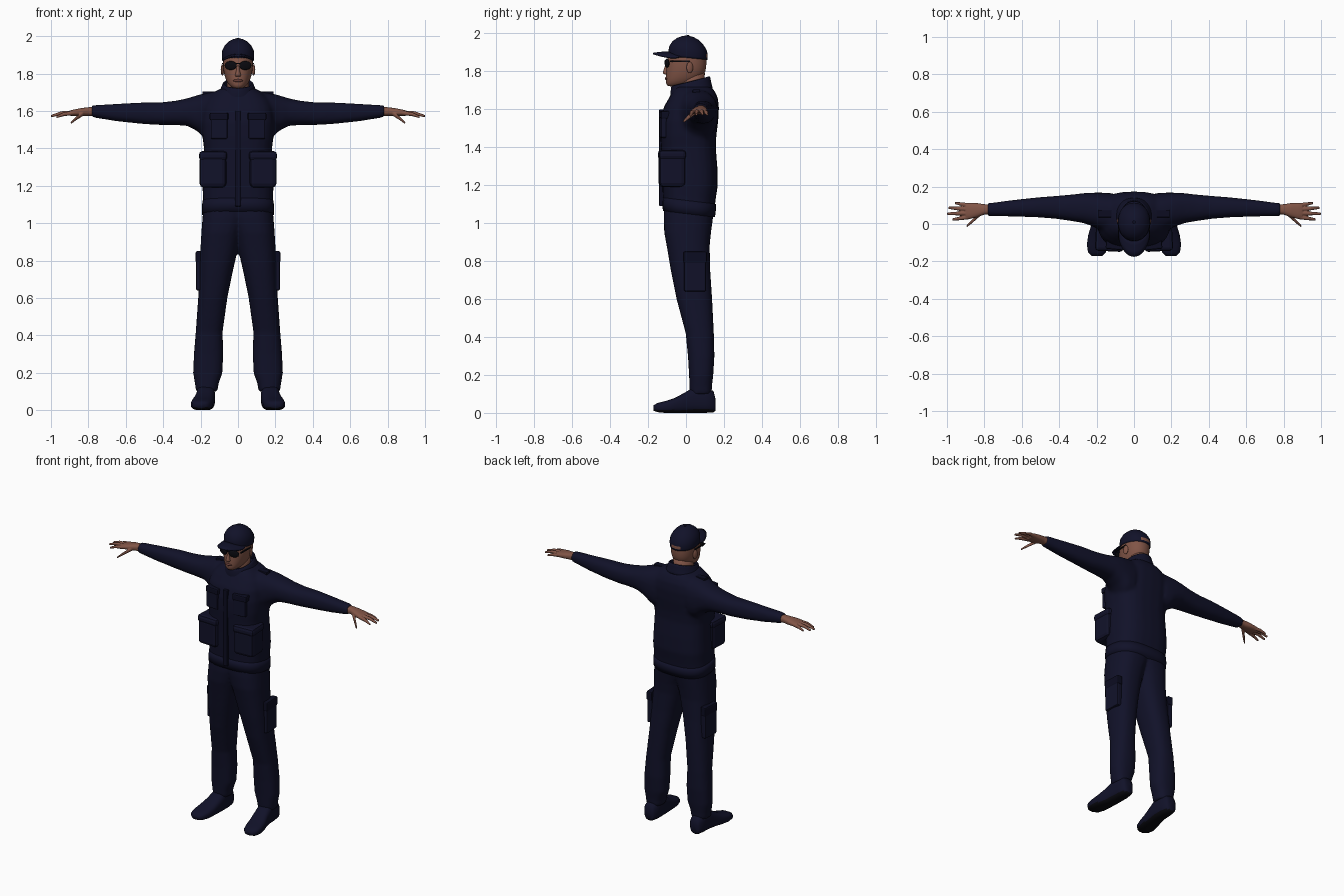
import bpy, bmesh, math
from mathutils import Vector, Matrix

if "Cube" in bpy.data.objects:
    bpy.data.objects.remove(bpy.data.objects["Cube"])


def material(name, rgb):
    m = bpy.data.materials.new(name)
    m.diffuse_color = (*rgb, 1)
    m.use_nodes = True
    m.node_tree.nodes["Principled BSDF"].inputs["Base Color"].default_value = m.diffuse_color
    return m


NAVY = material("navy cloth", (0.0055, 0.0058, 0.022))
SEAM = material("dark navy trim", (0.0035, 0.0038, 0.015))
SKIN = material("skin", (0.22, 0.09, 0.062))
LIPS = material("lips", (0.13, 0.045, 0.036))
BLACK = material("black", (0.003, 0.003, 0.005))


def finish(bm, name, mats, smooth=True):
    bmesh.ops.recalc_face_normals(bm, faces=bm.faces)
    me = bpy.data.meshes.new(name)
    bm.to_mesh(me)
    bm.free()
    for m in mats:
        me.materials.append(m)
    for p in me.polygons:
        p.use_smooth = smooth
    ob = bpy.data.objects.new(name, me)
    bpy.context.collection.objects.link(ob)
    return ob


def loft(bm, axis, rings, s=1, power=2.4, n=24, tilt=0, caps=True):
    """rings: (position along axis, a0, a1, b0, b1), a and b being the other axes in order"""
    prev = None
    for i, (t, a0, a1, b0, b1) in enumerate(rings):
        loop = []
        for k in range(n):
            ang = 2 * math.pi * k / n
            c, d = math.cos(ang), math.sin(ang)
            a = (a0 + a1) / 2 + (a1 - a0) / 2 * math.copysign(abs(c) ** (2 / power), c)
            b = (b0 + b1) / 2 + (b1 - b0) / 2 * math.copysign(abs(d) ** (2 / power), d)
            p = {"x": (t, a, b), "y": (a, t, b), "z": (a, b, t + tilt * b)}[axis]
            loop.append(bm.verts.new((p[0] * s, p[1], p[2])))
        if prev:
            for k in range(n):
                j = (k + 1) % n
                bm.faces.new((prev[k], prev[j], loop[j], loop[k]))
        if caps and i in (0, len(rings) - 1):
            bm.faces.new(loop)
        prev = loop


def blend(ob, voxel, repeat):
    """fuse overlapping lofts into one smooth skin"""
    r = ob.modifiers.new("fuse", "REMESH")
    r.mode, r.voxel_size, r.use_smooth_shade = "VOXEL", voxel, True
    sm = ob.modifiers.new("soften", "SMOOTH")
    sm.factor, sm.iterations = 0.5, repeat


def subdivide(ob, levels=1):
    m = ob.modifiers.new("subdivide", "SUBSURF")
    m.levels = m.render_levels = levels


def box(name, lo, hi, mat, bevel=0.006, rot=0):
    """rounded box, turned about its own vertical axis"""
    bm = bmesh.new()
    size = [h - l for l, h in zip(lo, hi)]
    mid = [(h + l) / 2 for l, h in zip(lo, hi)]
    mtx = Matrix.Translation(mid) @ Matrix.Rotation(rot, 4, "Z") @ Matrix.Diagonal((*size, 1))
    bmesh.ops.create_cube(bm, size=1, matrix=mtx)
    if bevel:
        bmesh.ops.bevel(bm, geom=bm.edges[:], offset=bevel, segments=2, profile=0.5, affect="EDGES")
    return finish(bm, name, [mat], False)


def ball(name, centre, radii, mat, rot=0):
    bm = bmesh.new()
    mtx = Matrix.Translation(centre) @ Matrix.Rotation(rot, 4, "Z") @ Matrix.Diagonal((*radii, 1))
    bmesh.ops.create_uvsphere(bm, u_segments=20, v_segments=12, radius=1, matrix=mtx)
    return finish(bm, name, [mat])


def mirrored(make, name, lo, hi, mat, bevel=0.006, rot=0):
    for s, side in ((1, "left"), (-1, "right")):
        x0, x1 = sorted((lo[0] * s, hi[0] * s))
        make(f"{side}_{name}", (x0, *lo[1:]), (x1, *hi[1:]), mat, bevel, rot * s)


# jacket: torso and both sleeves fused
bm = bmesh.new()
loft(bm, "z", [(z, -r, r, f, b) for z, r, f, b in (
    (1.07, .19, -.12, .15), (1.13, .188, -.122, .157), (1.2, .19, -.125, .168),
    (1.3, .185, -.128, .165), (1.4, .182, -.132, .157), (1.46, .19, -.136, .16),
    (1.54, .195, -.134, .17), (1.61, .19, -.118, .174), (1.66, .17, -.09, .168),
    (1.695, .135, -.07, .152), (1.72, .095, -.055, .13))], power=2.7)
for s in (1, -1):
    loft(bm, "x", [
        (.12, -.05, .165, 1.43, 1.705), (.17, -.04, .168, 1.445, 1.697), (.215, -.015, .168, 1.49, 1.685),
        (.27, .005, .165, 1.52, 1.668), (.33, .015, .158, 1.524, 1.655), (.42, .028, .15, 1.525, 1.645),
        (.52, .036, .142, 1.531, 1.645), (.65, .04, .128, 1.545, 1.638), (.75, .042, .115, 1.561, 1.632),
        (.782, .042, .112, 1.566, 1.63)], s)
blend(finish(bm, "jacket", [NAVY]), .011, 5)

# trousers: two legs fused at the hips
bm = bmesh.new()
for s in (1, -1):
    loft(bm, "z", [
        (1.1, -.06, .183, -.113, .145), (1.03, -.05, .19, -.118, .143), (.95, -.02, .196, -.115, .132),
        (.88, -.004, .2, -.102, .125), (.75, .026, .207, -.08, .128), (.6, .057, .213, -.05, .138),
        (.42, .082, .226, -.002, .147), (.3, .079, .236, .01, .15), (.2, .083, .24, .016, .144),
        (.14, .104, .23, .018, .137), (.1, .11, .225, .02, .136)], s)
blend(finish(bm, "trousers", [NAVY]), .01, 4)

# jacket hem with longer tail at the back
bm = bmesh.new()
loft(bm, "z", [(1.05, -.193, .193, -.122, .153), (1.085, -.193, .193, -.124, .157), (1.12, -.19, .19, -.122, .158)],
     power=2.7, tilt=-.12, n=32)
finish(bm, "jacket_hem", [NAVY])

# collar, high at the back
bm = bmesh.new()
loft(bm, "z", [(1.675, -.115, .115, -.085, .145), (1.71, -.092, .092, -.082, .132), (1.745, -.083, .083, -.08, .13)],
     power=2.1, tilt=.24, caps=False)
collar = finish(bm, "collar", [NAVY])
m = collar.modifiers.new("thickness", "SOLIDIFY")
m.thickness = .012
subdivide(collar)

# front placket, pockets and tabs
box("front_placket", (-.016, -.141, 1.09), (.016, -.115, 1.6), SEAM, .004)
mirrored(box, "chest_pocket", (.055, -.136, 1.45), (.145, -.105, 1.56), NAVY, .008, .1)
mirrored(box, "chest_flap", (.05, -.137, 1.55), (.15, -.085, 1.59), SEAM, .008, .1)
mirrored(box, "waist_pocket", (.06, -.143, 1.19), (.203, -.005, 1.36), NAVY, .022, .05)
mirrored(box, "waist_flap", (.055, -.146, 1.335), (.206, -.002, 1.385), NAVY, .018, .05)
mirrored(box, "thigh_pocket", (.185, -.01, .64), (.222, .105, .81), NAVY, .008, .05)
mirrored(box, "thigh_flap", (.185, -.014, .79), (.224, .109, .85), SEAM, .008, .05)
mirrored(box, "shoulder_strap", (.11, .035, 1.685), (.19, .075, 1.705), SEAM, .004)

# shoes, with soles coloured by height
for s, side in ((1, "left"), (-1, "right")):
    bm = bmesh.new()
    loft(bm, "y", [
        (.156, .145, .195, .012, .07), (.145, .132, .21, .003, .115), (.1, .122, .218, 0, .135),
        (.04, .122, .222, 0, .135), (-.01, .125, .23, 0, .105), (-.06, .13, .245, 0, .078),
        (-.11, .137, .252, 0, .062), (-.15, .15, .246, .004, .052), (-.172, .172, .225, .012, .04)],
        s, power=2.8, n=28)
    for f in bm.faces:
        f.material_index = int(f.calc_center_median().z < .016)
    finish(bm, side + "_shoe", [NAVY, BLACK])

# hands: palm, four fingers and thumb fused
for s, side in ((1, "left"), (-1, "right")):
    bm = bmesh.new()
    loft(bm, "x", [(.765, .052, .104, 1.572, 1.622), (.8, .05, .106, 1.574, 1.62), (.84, .036, .112, 1.572, 1.615),
                   (.88, .026, .113, 1.572, 1.607), (.9, .03, .111, 1.575, 1.602)], s)
    digits = [  # start, middle and tip
        ((.885, .037, 1.588), (.93, .03, 1.583), (.972, .024, 1.567)),
        ((.885, .058, 1.59), (.945, .056, 1.588), (1.0, .055, 1.572)),
        ((.885, .079, 1.59), (.945, .083, 1.588), (.993, .087, 1.574)),
        ((.88, .099, 1.587), (.92, .106, 1.584), (.957, .112, 1.572)),
        ((.825, .052, 1.588), (.865, .015, 1.56), (.895, -.012, 1.535))]
    for path in digits:
        loft(bm, "x", [(x, y - r, y + r, z - r, z + r) for (x, y, z), r in zip(path, (.0125, .0105, .0065))],
             s, power=2, n=10)
    blend(finish(bm, side + "_hand", [SKIN]), .0035, 2)

# neck and head
bm = bmesh.new()
loft(bm, "z", [(1.66, -.06, .06, -.04, .09), (1.72, -.058, .058, -.045, .092), (1.79, -.06, .06, -.04, .1)], power=2)
finish(bm, "neck", [SKIN])
bm = bmesh.new()
loft(bm, "z", [(z, -r, r, f, b) for z, r, f, b in (
    (1.72, .022, -.092, -.03), (1.728, .04, -.104, .02), (1.75, .059, -.108, .07), (1.785, .072, -.106, .1),
    (1.82, .079, -.104, .108), (1.86, .081, -.1, .109), (1.9, .079, -.09, .105), (1.94, .06, -.06, .08))], power=2.2)
subdivide(finish(bm, "head", [SKIN]))
bm = bmesh.new()
loft(bm, "z", [(1.782, -.012, .012, -.112, -.09), (1.79, -.018, .018, -.123, -.09), (1.8, -.013, .013, -.122, -.09),
               (1.825, -.008, .008, -.112, -.09), (1.845, -.007, .007, -.106, -.09)], power=2, n=12)
subdivide(finish(bm, "nose", [SKIN]))
ball("lips", (0, -.103, 1.762), (.026, .009, .008), LIPS)
for s, side in ((1, "left"), (-1, "right")):
    ball(side + "_ear", (.083 * s, .02, 1.82), (.008, .018, .03), SKIN, .3 * s)
    # sunglasses lens and arm
    ball(side + "_lens", (.039 * s, -.1, 1.843), (.034, .008, .024), BLACK, .3 * s)
    box(side + "_glasses_arm", (.081 * s - .004, -.085, 1.85), (.081 * s + .004, .02, 1.857), BLACK, 0)
box("glasses_bridge", (-.016, -.112, 1.85), (.016, -.1, 1.857), BLACK, 0)

# cap crown with a small opening above the back strap
bm = bmesh.new()
loft(bm, "z", [(z, -r, r, f, b) for z, r, f, b in (
    (1.872, .085, -.092, .113), (1.883, .086, -.092, .114), (1.902, .0865, -.092, .114), (1.925, .084, -.088, .108),
    (1.952, .07, -.071, .09), (1.972, .049, -.046, .067), (1.984, .026, -.02, .042), (1.988, .01, -.003, .022))],
    power=2.1, n=32, tilt=-.1)
for f in bm.faces:
    c = f.calc_center_median()
    f.material_index = int(c.y > .095 and abs(c.x) < .035 and 1.874 < c.z < 1.89)
finish(bm, "cap_crown", [NAVY, SKIN])
ball("cap_button", (0, .01, 1.987), (.008, .008, .004), SEAM)

# cap brim, drooping at the sides
bm = bmesh.new()
rows = []
for i in range(17):
    a = math.radians(-80 + 10 * i)
    sn, cs = math.sin(a), math.cos(a)
    inner, outer = Vector((.078 * sn, .005 - .09 * cs)), Vector((.083 * sn, -.035 - .14 * cs))
    rows.append([bm.verts.new((*inner.lerp(outer, t), 1.902 - .026 * sn * sn - .008 * t * t)) for t in (0, .33, .66, 1)])
for r0, r1 in zip(rows, rows[1:]):
    for k in range(3):
        bm.faces.new((r0[k], r0[k + 1], r1[k + 1], r1[k]))
brim = finish(bm, "cap_brim", [NAVY])
m = brim.modifiers.new("thickness", "SOLIDIFY")
m.thickness, m.offset = .007, 0
